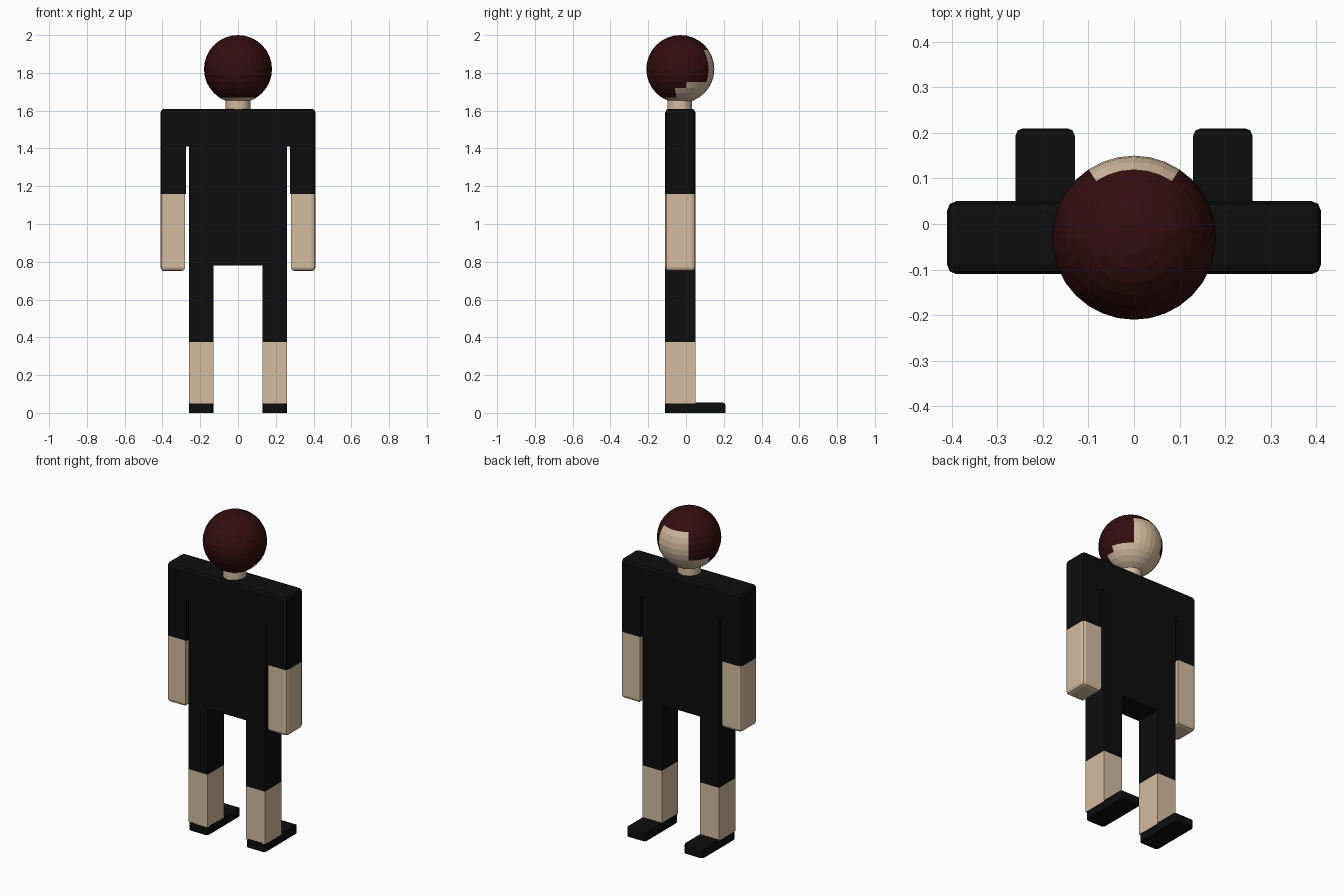
import bpy, bmesh, math
from mathutils import Vector

cube = bpy.data.objects.get("Cube")
if cube:
    bpy.data.objects.remove(cube, do_unlink=True)


def material(name, rgb):
    m = bpy.data.materials.new(name)
    m.use_nodes = True
    m.diffuse_color = (*rgb, 1)
    m.node_tree.nodes["Principled BSDF"].inputs["Base Color"].default_value = (*rgb, 1)
    return m


BLACK = material("black cloth", (0.004, 0.004, 0.004))
SKIN = material("skin", (0.66, 0.50, 0.35))
HAIR = material("dark red hair", (0.033, 0.004, 0.005))

BACK, FRONT = -0.11, 0.05      # body depth along y


def finish(name, bm, *mats):
    me = bpy.data.meshes.new(name)
    bm.normal_update()
    bm.to_mesh(me)
    bm.free()
    for m in mats:
        me.materials.append(m)
    ob = bpy.data.objects.new(name, me)
    bpy.context.collection.objects.link(ob)
    return ob


def box(name, x, y, z, mat, rounded=None, width=0.02):
    """Box from ranges; rounded(edge middle, edge direction) picks bevelled edges."""
    bm = bmesh.new()
    bmesh.ops.create_cube(bm, size=1)
    for v in bm.verts:
        v.co = Vector(r[0] if c < 0 else r[1] for c, r in zip(v.co, (x, y, z)))
    if rounded:
        picked = [e for e in bm.edges
                  if rounded((e.verts[0].co + e.verts[1].co) / 2,
                             e.verts[0].co - e.verts[1].co)]
        bmesh.ops.bevel(bm, geom=picked, offset=width, segments=2,
                        profile=0.5, affect='EDGES')
    return finish(name, bm, mat)


def outer_side(mid, d):
    return abs(mid.x) > 0.4 and abs(d.z) > 0.01


# Torso and shoulders
box("torso", (-0.26, 0.26), (BACK, FRONT), (0.78, 1.41), BLACK)
box("shoulders", (-0.41, 0.41), (BACK, FRONT), (1.41, 1.61), BLACK,
    lambda m, d: m.z > 1.6 or outer_side(m, d))

# Arms, legs and shoes
for side, s in (("left", 1), ("right", -1)):
    def span(a, b):
        return tuple(sorted((s * a, s * b)))
    box(side + "_sleeve", span(0.275, 0.41), (BACK, FRONT), (1.16, 1.41), BLACK, outer_side)
    box(side + "_forearm", span(0.28, 0.41), (BACK, FRONT), (0.75, 1.16), SKIN,
        lambda m, d: m.z < 0.8 or outer_side(m, d))
    leg = span(0.13, 0.26)
    box(side + "_trouser_leg", leg, (BACK, FRONT), (0.375, 0.78), BLACK)
    box(side + "_shin", leg, (BACK, FRONT), (0.05, 0.375), SKIN)
    box(side + "_shoe", leg, (BACK, 0.21), (0, 0.055), BLACK,
        lambda m, d: abs(d.z) > 0.01 or (m.z > 0.05 and m.y > 0.2), 0.016)

# Neck
bm = bmesh.new()
bmesh.ops.create_cone(bm, cap_ends=True, segments=32, radius1=0.066, radius2=0.066, depth=0.1)
bmesh.ops.translate(bm, verts=bm.verts, vec=(0, -0.033, 1.63))
neck = finish("neck", bm, SKIN)

# Head: hair and face are split along the sphere's own rings and segments
bm = bmesh.new()
bmesh.ops.create_uvsphere(bm, u_segments=32, v_segments=16, radius=0.18)
for f in bm.faces:
    c = f.calc_center_median()
    lat = math.degrees(math.asin(c.z / c.length))
    turn = abs(math.degrees(math.atan2(c.x, c.y)))
    if lat > 33.75:
        face_width = 0
    elif lat > -22.5:
        face_width = 33.75
    elif lat > -33.75:
        face_width = 78.75
    elif lat > -56.25:
        face_width = 101.25
    else:
        face_width = 181
    f.material_index = 1 if turn < face_width else 0
bmesh.ops.translate(bm, verts=bm.verts, vec=(0, -0.03, 1.82))
finish("head", bm, HAIR, SKIN)
